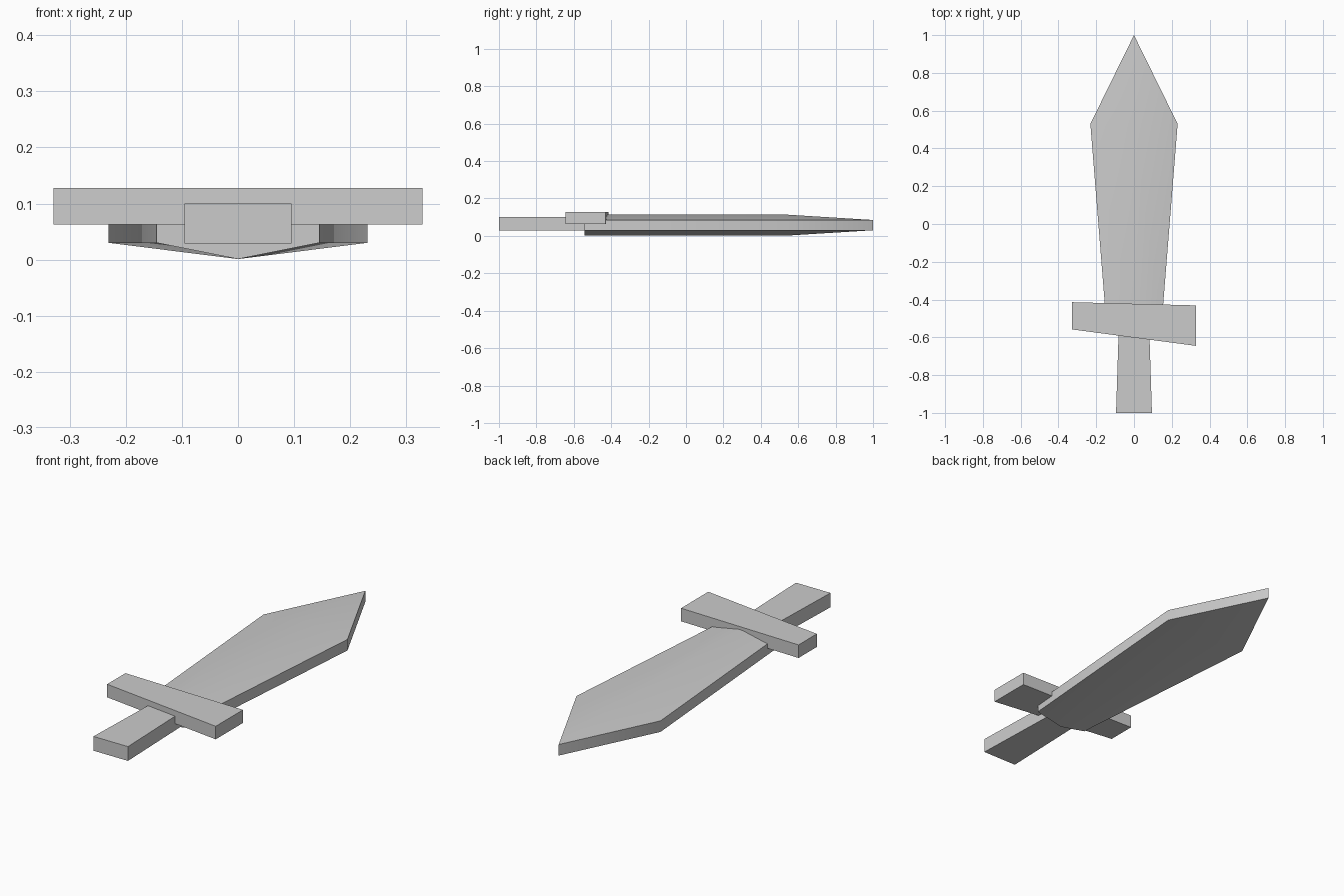
import bpy
import bmesh
from math import radians

cube = bpy.data.objects.get("Cube")
if cube:
    bpy.data.objects.remove(cube, do_unlink=True)

# One plain grey for the whole sword
GREY = (0.6, 0.6, 0.6, 1)
grey = bpy.data.materials.new("plain grey")
grey.use_nodes = True
grey.diffuse_color = GREY
grey.node_tree.nodes["Principled BSDF"].inputs["Base Color"].default_value = GREY


def finish(name, bm):
    """Clean the mesh, link it as a named object and colour it."""
    bmesh.ops.remove_doubles(bm, verts=bm.verts, dist=1e-5)
    bmesh.ops.recalc_face_normals(bm, faces=bm.faces)
    mesh = bpy.data.meshes.new(name)
    bm.to_mesh(mesh)
    bm.free()
    mesh.materials.append(grey)
    obj = bpy.data.objects.new(name, mesh)
    bpy.context.collection.objects.link(obj)
    return obj


def slab(name, outline, bottom, top):
    """Extrude a flat outline from bottom to top."""
    bm = bmesh.new()
    base = bm.faces.new([bm.verts.new((x, y, bottom)) for x, y in outline])
    raised = bmesh.ops.extrude_face_region(bm, geom=[base])["geom"]
    verts = [v for v in raised if isinstance(v, bmesh.types.BMVert)]
    bmesh.ops.translate(bm, verts=verts, vec=(0, 0, top - bottom))
    return finish(name, bm)


# Blade: shallow ridged sections lofted from the root to the pointed tip
EDGE_LOW, EDGE_HIGH = 0.03, 0.085
bm = bmesh.new()
rings = []
for y, half, ridge in ((-0.543, 0.145, 0.029), (0.53, 0.231, 0.029), (1.0, 0, 0)):
    section = [(-half, EDGE_LOW), (0, EDGE_LOW - ridge), (half, EDGE_LOW),
               (half, EDGE_HIGH), (0, EDGE_HIGH + ridge), (-half, EDGE_HIGH)]
    rings.append([bm.verts.new((x, y, z)) for x, z in section])
bm.faces.new(rings[0])
for near, far in zip(rings, rings[1:]):
    for i in range(len(near)):
        j = (i + 1) % len(near)
        bm.faces.new((near[i], near[j], far[j], far[i]))
blade = finish("blade", bm)

# Crossguard: lopsided bar, deeper on the left
slab("crossguard", [(-0.329, -0.558), (0.329, -0.645),
                    (0.329, -0.431), (-0.329, -0.414)], 0.063, 0.128)

# Grip: flares slightly towards the butt and runs into the blade root
slab("grip", [(-0.095, -1), (0.095, -1), (0.079, -0.5), (-0.079, -0.5)], 0.029, 0.1)

# Soft ridge and shoulders, crisp cutting edges
bpy.ops.object.select_all(action="DESELECT")
blade.select_set(True)
bpy.context.view_layer.objects.active = blade
bpy.ops.object.shade_smooth_by_angle(angle=radians(35))
